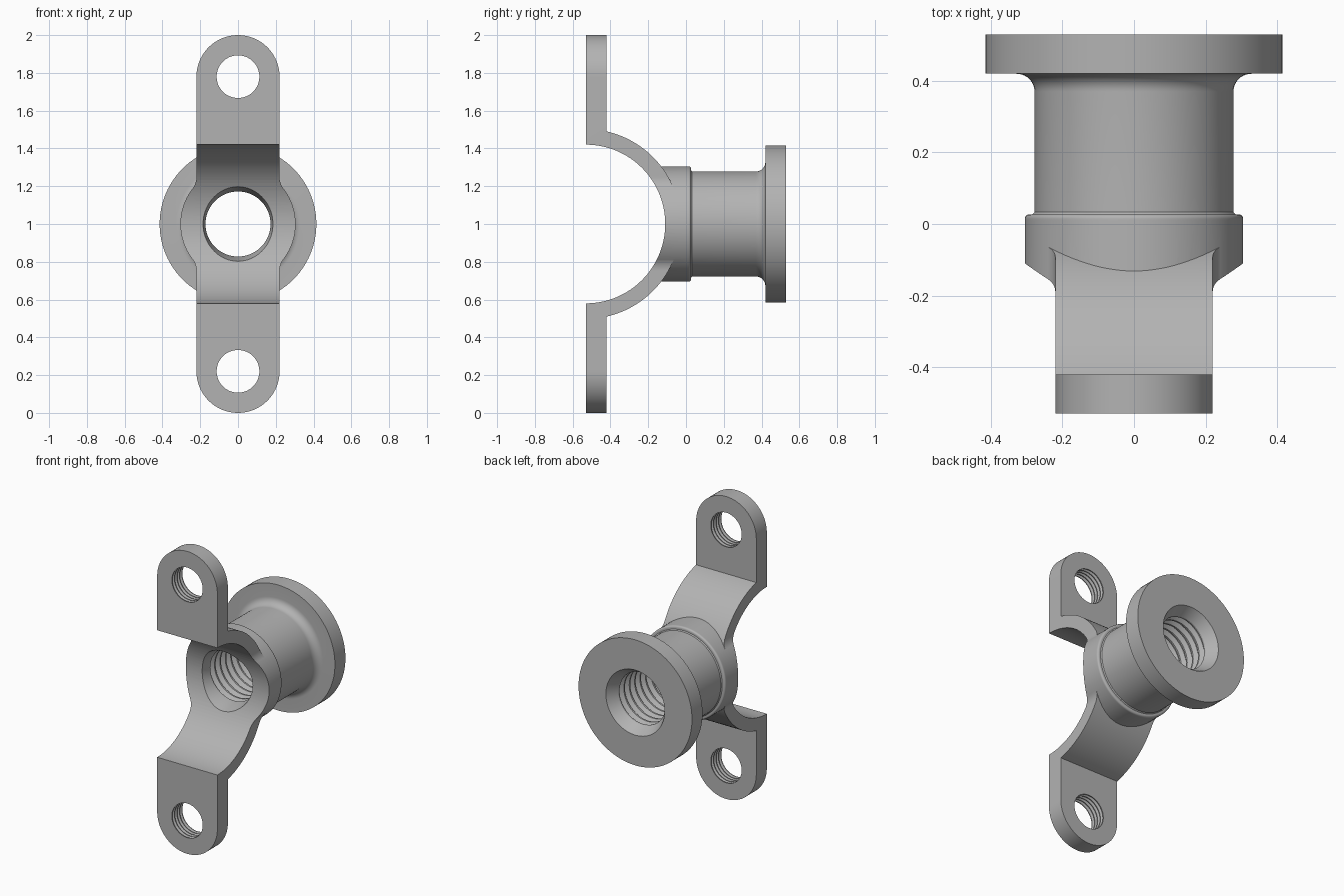
import bpy, bmesh
from math import sin, cos, pi, radians, atan2, sqrt

if "Cube" in bpy.data.objects:
    bpy.data.objects.remove(bpy.data.objects["Cube"])

steel = bpy.data.materials.new("plain grey metal")
steel.use_nodes = True
GREY = (0.45, 0.45, 0.45, 1)
steel.diffuse_color = GREY
steel.node_tree.nodes["Principled BSDF"].inputs["Base Color"].default_value = GREY


def finish(name, bm):
    bmesh.ops.recalc_face_normals(bm, faces=bm.faces)
    mesh = bpy.data.meshes.new(name)
    bm.to_mesh(mesh)
    bm.free()
    mesh.materials.append(steel)
    obj = bpy.data.objects.new(name, mesh)
    bpy.context.collection.objects.link(obj)
    return obj


def lathe(name, profile, z, sides=96):
    """Solid of revolution about a y-direction axis; profile is (radius, y)."""
    bm = bmesh.new()
    rings = [[bm.verts.new((r * cos(2 * pi * i / sides), y, z + r * sin(2 * pi * i / sides)))
              for i in range(sides)] for r, y in profile]
    for a, b in zip(rings, rings[1:]):
        for i in range(sides):
            j = (i + 1) % sides
            bm.faces.new((a[i], a[j], b[j], b[i]))
    bm.faces.new(rings[0])
    bm.faces.new(rings[-1])
    return finish(name, bm)


def prism(name, start, push):
    """Extrude a closed 3D outline along a vector."""
    bm = bmesh.new()
    face = bm.faces.new([bm.verts.new(p) for p in start])
    out = bmesh.ops.extrude_face_region(bm, geom=[face], use_keep_orig=True)
    moved = [g for g in out["geom"] if isinstance(g, bmesh.types.BMVert)]
    bmesh.ops.translate(bm, verts=moved, vec=push)
    return finish(name, bm)


def arc(cx, cy, r, a, b, n=16):
    return [(cx + r * cos(a + (b - a) * i / n), cy + r * sin(a + (b - a) * i / n))
            for i in range(n + 1)]


def thread(y, pitch, turns, crest, root):
    pts = []
    for k in range(turns):
        for f, r in ((0.1, crest), (0.45, root), (0.55, root), (0.9, crest)):
            pts.append((r, y + (k + f) * pitch))
    return pts


def combine(target, tool, operation):
    mod = target.modifiers.new(operation.title(), 'BOOLEAN')
    mod.operation = operation
    mod.solver = 'EXACT'
    mod.object = tool
    bpy.context.view_layer.objects.active = target
    bpy.ops.object.modifier_apply(modifier=mod.name)
    bpy.data.objects.remove(tool)


MID, FRONT = 1.0, -0.53
WIDTH, COLLAR, FILLET = 0.22, 0.305, 0.10

# Side profile of the strap: two upright ears joined by a half ring
side = [(FRONT, 1.1), (-0.42, 1.1)]
lift = atan2(0.49, 0.11)
side += arc(FRONT, 0, 0.502, lift, -lift, 64)
side += [(-0.42, -1.1), (FRONT, -1.1)]
side += arc(FRONT, 0, 0.40, -pi / 2, pi / 2, 64)
bracket = prism("pipe_saddle_bracket", [(-0.5, y, MID + z) for y, z in side], (1, 0, 0))

# Front outline: rounded ears, blended into the round collar
fx = WIDTH + FILLET
fz = sqrt((COLLAR + FILLET) ** 2 - fx ** 2)
turn = atan2(fz, fx)
quarter = arc(0, 0, COLLAR - 0.01, 0, turn)
quarter += arc(fx, fz, FILLET, pi + turn, pi)
quarter += arc(0, 0.78, WIDTH, 0, pi / 2, 24)
upper = quarter + [(-x, z) for x, z in reversed(quarter[:-1])]
outline = upper + [(x, -z) for x, z in reversed(upper[1:-1])]
mask = prism("outline_mask", [(x, -0.8, MID + z) for x, z in outline], (0, 1.2, 0))
combine(bracket, mask, 'INTERSECT')

# Turned hub: collar, neck and end flange
hub_profile = [(COLLAR, -0.30), (COLLAR, 0.01)]
hub_profile += arc(COLLAR - 0.012, 0.015, 0.012, 0, pi / 2, 5)
hub_profile += [(0.284, 0.027), (0.278, 0.033)]
hub_profile += arc(0.328, 0.37, 0.05, pi, pi / 2, 10)
hub_profile += [(0.415, 0.42), (0.415, 0.53)]
hub = lathe("hub", hub_profile, MID)
combine(bracket, hub, 'UNION')

# Round seat for the pipe
seat = prism("pipe_seat_cutter",
             [(-0.6, y, MID + z) for y, z in arc(FRONT, 0, 0.42, -pi, pi, 128)[:-1]],
             (1.2, 0, 0))
combine(bracket, seat, 'DIFFERENCE')

# Threaded main bore, flared at both ends
bore_profile = [(0.245, -0.35), (0.172, -0.058)]
bore_profile += thread(-0.05, 0.056, 9, 0.172, 0.195)
bore_profile += [(0.172, 0.46), (0.215, 0.53), (0.23, 0.555)]
combine(bracket, lathe("bore_cutter", bore_profile, MID), 'DIFFERENCE')

# Threaded screw hole in each ear
for z in (0.22, 1.78):
    hole = [(0.113, -0.56)] + thread(-0.527, 0.026, 4, 0.113, 0.128) + [(0.113, -0.39)]
    combine(bracket, lathe("ear_hole_cutter", hole, z, 64), 'DIFFERENCE')

bpy.ops.object.select_all(action='DESELECT')
bracket.select_set(True)
bpy.context.view_layer.objects.active = bracket
bpy.ops.object.shade_smooth_by_angle(angle=radians(25))
